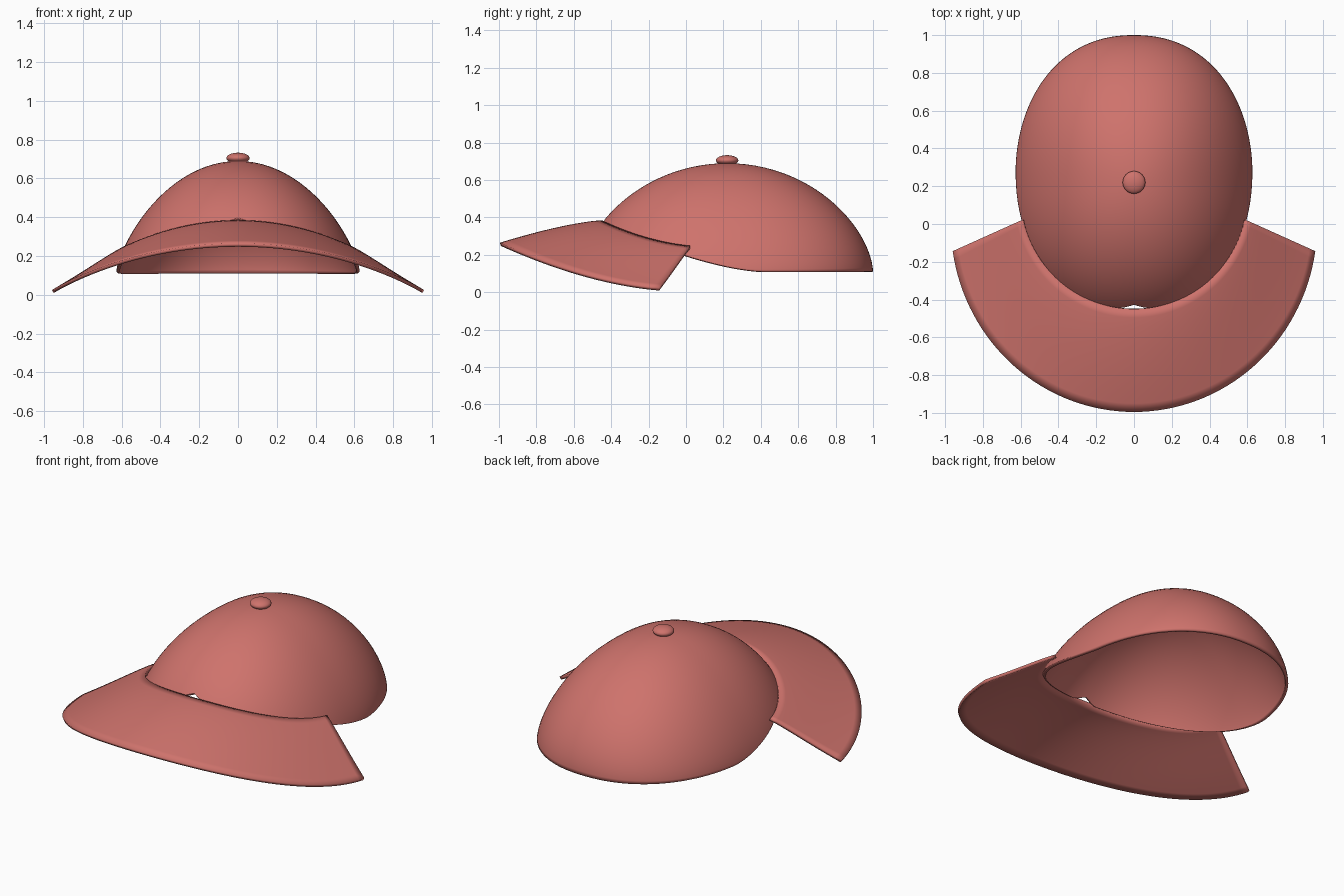
import bpy, bmesh
from math import sin, cos, pi, radians

cube = bpy.data.objects.get("Cube")
if cube:
    bpy.data.objects.remove(cube)

# One fabric colour
fabric = bpy.data.materials.new("coral red fabric")
fabric.use_nodes = True
colour = (0.62, 0.17, 0.15, 1)
fabric.diffuse_color = colour
fabric.node_tree.nodes["Principled BSDF"].inputs["Base Color"].default_value = colour


def finish(ob):
    ob.data.materials.append(fabric)
    bpy.ops.object.select_all(action='DESELECT')
    ob.select_set(True)
    bpy.context.view_layer.objects.active = ob
    bpy.ops.object.shade_smooth_by_angle(angle=radians(40))


def grid_shell(name, point, around, rings, closed, thickness):
    """Sheet swept around the z axis, then thickened inward."""
    bm = bmesh.new()
    columns = around if closed else around + 1
    grid = [[bm.verts.new(point(i / around, j / rings)) for j in range(rings + 1)]
            for i in range(columns)]
    for i in range(around):
        a, b = grid[i], grid[(i + 1) % columns]
        for j in range(rings):
            bm.faces.new((a[j], a[j + 1], b[j + 1], b[j]))
    bmesh.ops.remove_doubles(bm, verts=bm.verts, dist=0.0001)
    mesh = bpy.data.meshes.new(name)
    bm.to_mesh(mesh)
    bm.free()
    ob = bpy.data.objects.new(name, mesh)
    bpy.context.collection.objects.link(ob)
    solid = ob.modifiers.new("thickness", 'SOLIDIFY')
    solid.thickness = thickness
    solid.offset = -1
    finish(ob)


# Crown: oval dome with a rim that rises to a notch at the front
BASE, HEIGHT, CENTRE = 0.11, 0.58, 0.22


def dome(angle, u):
    c, s = cos(angle), sin(angle)
    squash = (abs(c) ** 2.2 + abs(s) ** 2.2) ** (-1 / 2.2)
    power = 0.6 + 0.12 * c * c
    return (0.63 * squash * c * u, CENTRE + 0.78 * squash * s * u,
            BASE + HEIGHT * max(0, 1 - u * u) ** power)


def rim_height(x, y):
    t = max(0, (0.41 - y) / 0.855)
    notch = 0.035 * max(0, 1 - abs(x) / 0.07) if y < 0 else 0
    return BASE + 0.26 * t ** 1.5 + notch


def crown_point(a, r):
    angle = 2 * pi * a
    low, high = 0, 1
    for _ in range(30):
        mid = (low + high) / 2
        x, y, z = dome(angle, mid)
        if z > rim_height(x, y):
            low = mid
        else:
            high = mid
    return dome(angle, high * sin(r * pi / 2))


grid_shell("crown", crown_point, 128, 24, True, 0.018)


# Brim: wide arched visor between two arcs
def brim_point(a, r):
    side = 2 * a - 1
    inner, outer = radians(77.7) * side, radians(81.7) * side
    x0, y0 = 0.605 * sin(inner), 0.15 - 0.6 * cos(inner)
    x1, y1 = 0.97 * sin(outer), -0.995 * cos(outer)
    x, y = x0 + (x1 - x0) * r, y0 + (y1 - y0) * r
    droop = 0.12 * r ** 1.4 * max(0, 1 - (x / 0.97) ** 2) ** 1.2
    return x, y, 0.385 - 0.39 * x * x - droop


grid_shell("brim", brim_point, 64, 12, False, 0.018)

# Top button
bpy.ops.mesh.primitive_uv_sphere_add(segments=32, ring_count=16, radius=1,
                                     location=(0, CENTRE, 0.705))
button = bpy.context.object
button.name = "top_button"
button.scale = (0.06, 0.06, 0.028)
finish(button)
